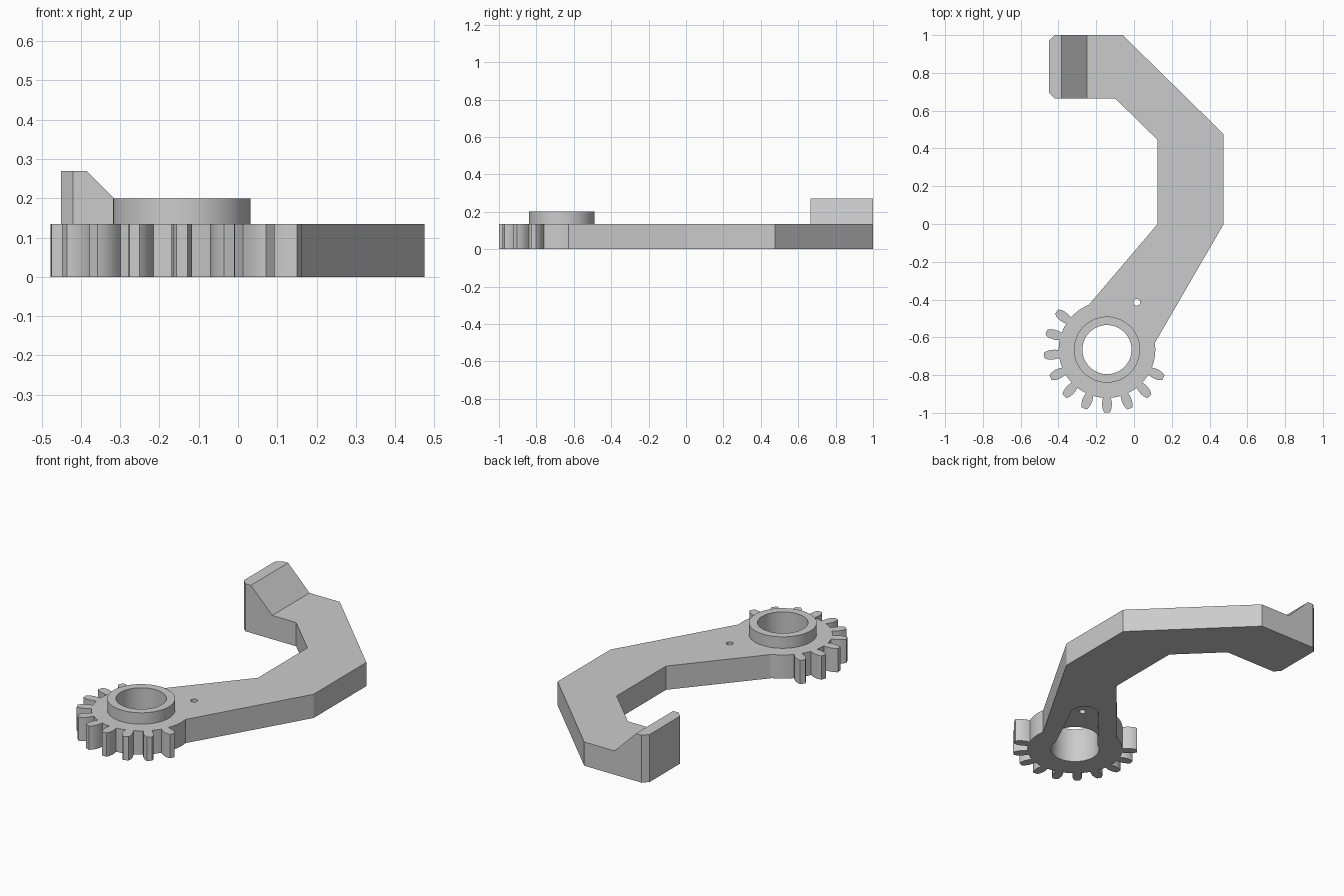
import bpy
import bmesh
from math import sin, cos, pi, radians, atan2, acos
from mathutils import Vector

cube = bpy.data.objects.get("Cube")
if cube:
    bpy.data.objects.remove(cube, do_unlink=True)

grey = bpy.data.materials.new("plain grey")
grey.use_nodes = True
grey.diffuse_color = (0.6, 0.6, 0.6, 1)
grey.node_tree.nodes["Principled BSDF"].inputs["Base Color"].default_value = (0.6, 0.6, 0.6, 1)

HUB = Vector((-0.143, -0.665))    # centre of gear and bore
PIN = Vector((0.015, -0.415))     # small screw hole
THICK = 0.135
TOP = 0.20


def prism(name, outline, start, depth):
    """Extrude a closed outline of 3D points along depth."""
    bm = bmesh.new()
    face = bm.faces.new([bm.verts.new(p) for p in outline])
    new = bmesh.ops.extrude_face_region(bm, geom=[face])["geom"]
    bmesh.ops.translate(bm, vec=depth, verts=[v for v in new if isinstance(v, bmesh.types.BMVert)])
    bmesh.ops.translate(bm, vec=start, verts=bm.verts)
    bmesh.ops.recalc_face_normals(bm, faces=bm.faces)
    mesh = bpy.data.meshes.new(name)
    bm.to_mesh(mesh)
    bm.free()
    mesh.materials.append(grey)
    obj = bpy.data.objects.new(name, mesh)
    bpy.context.collection.objects.link(obj)
    return obj


def plate(name, outline, z0, z1):
    return prism(name, [(p[0], p[1], 0) for p in outline], (0, 0, z0), (0, 0, z1 - z0))


def arc(centre, r, a0, a1, steps):
    return [centre + Vector((cos(a), sin(a))) * r
            for a in (a0 + (a1 - a0) * i / steps for i in range(steps + 1))]


def circle(centre, r, steps=64):
    return arc(centre, r, 0, 2 * pi, steps)[:-1]


def combine(body, tool, operation):
    mod = body.modifiers.new(operation.lower(), "BOOLEAN")
    mod.operation = operation
    mod.solver = "EXACT"
    mod.object = tool
    bpy.context.view_layer.objects.active = body
    bpy.ops.object.modifier_apply(modifier=mod.name)
    bpy.data.objects.remove(tool, do_unlink=True)


# Bent arm
arm = plate("lever_arm", [
    (-0.06, 1), (-0.42, 1), (-0.45, 0.97), (-0.45, 0.695), (-0.42, 0.665),
    (-0.1, 0.665), (0.125, 0.445), (0.125, 0), (-0.235, -0.423), HUB,
    (0.11, -0.63), (0.475, 0), (0.475, 0.475)], 0, THICK)

# Raised wedge at the tip, trimmed to the chamfered corners
tip = prism("raised_tip", [
    (-0.48, 0, 0.05), (-0.25, 0, 0.05), (-0.25, 0, THICK), (-0.385, 0, 0.27), (-0.48, 0, 0.27)],
    (0, 0.665, 0), (0, 0.335, 0))
trim = plate("tip_trim", [(-0.2, 0.665), (-0.2, 1), (-0.42, 1), (-0.45, 0.97),
                          (-0.45, 0.695), (-0.42, 0.665)], 0, 0.4)
combine(tip, trim, "INTERSECT")

# Gear sector: 17 tooth spacing, teeth only on the free side
STEP = 2 * pi / 17
ROOT = 0.256
flank = [(0.021, 0.255), (0.025, 0.275), (0.026, 0.295), (0.022, 0.318), (0.014, 0.334)]
outline = []
for k in range(-6, 11):
    a = -pi / 2 + k * STEP
    out, side = Vector((cos(a), sin(a))), Vector((-sin(a), cos(a)))
    if k <= 3:
        outline += [HUB + out * r - side * w for w, r in flank]
        outline += [HUB + out * r + side * w for w, r in reversed(flank)]
    else:
        outline += arc(HUB, ROOT, a - STEP * 0.25, a + STEP * 0.25, 2)
    outline.append(HUB + Vector((cos(a + STEP / 2), sin(a + STEP / 2))) * ROOT)
gear = plate("gear_sector", outline, 0, THICK)

# Raised collar around the bore
collar = plate("bore_collar", circle(HUB, 0.175), 0.05, TOP)

for part in (gear, tip, collar):
    combine(arm, part, "UNION")

# Tapered recess under the arm, running from the bore past the screw hole
heading = (PIN - HUB).normalized()
angle = atan2(heading.y, heading.x)
wide, narrow, reach = 0.12, 0.075, 0.39
spread = acos((wide - narrow) / reach)
recess = plate("recess_cutter",
               arc(HUB + heading * reach, narrow, angle - spread, angle + spread, 20)
               + arc(HUB, wide, angle + spread, angle + 2 * pi - spread, 24), -0.1, 0.065)
bore = plate("bore_cutter", circle(HUB, 0.13), -0.1, 0.4)
pin_hole = plate("pin_hole_cutter", circle(PIN, 0.018, 24), -0.1, 0.4)
for cutter in (recess, bore, pin_hole):
    combine(arm, cutter, "DIFFERENCE")

# Smooth the round walls, keep the edges sharp
bpy.ops.object.select_all(action="DESELECT")
arm.select_set(True)
bpy.context.view_layer.objects.active = arm
bpy.ops.object.shade_smooth_by_angle(angle=radians(25))
